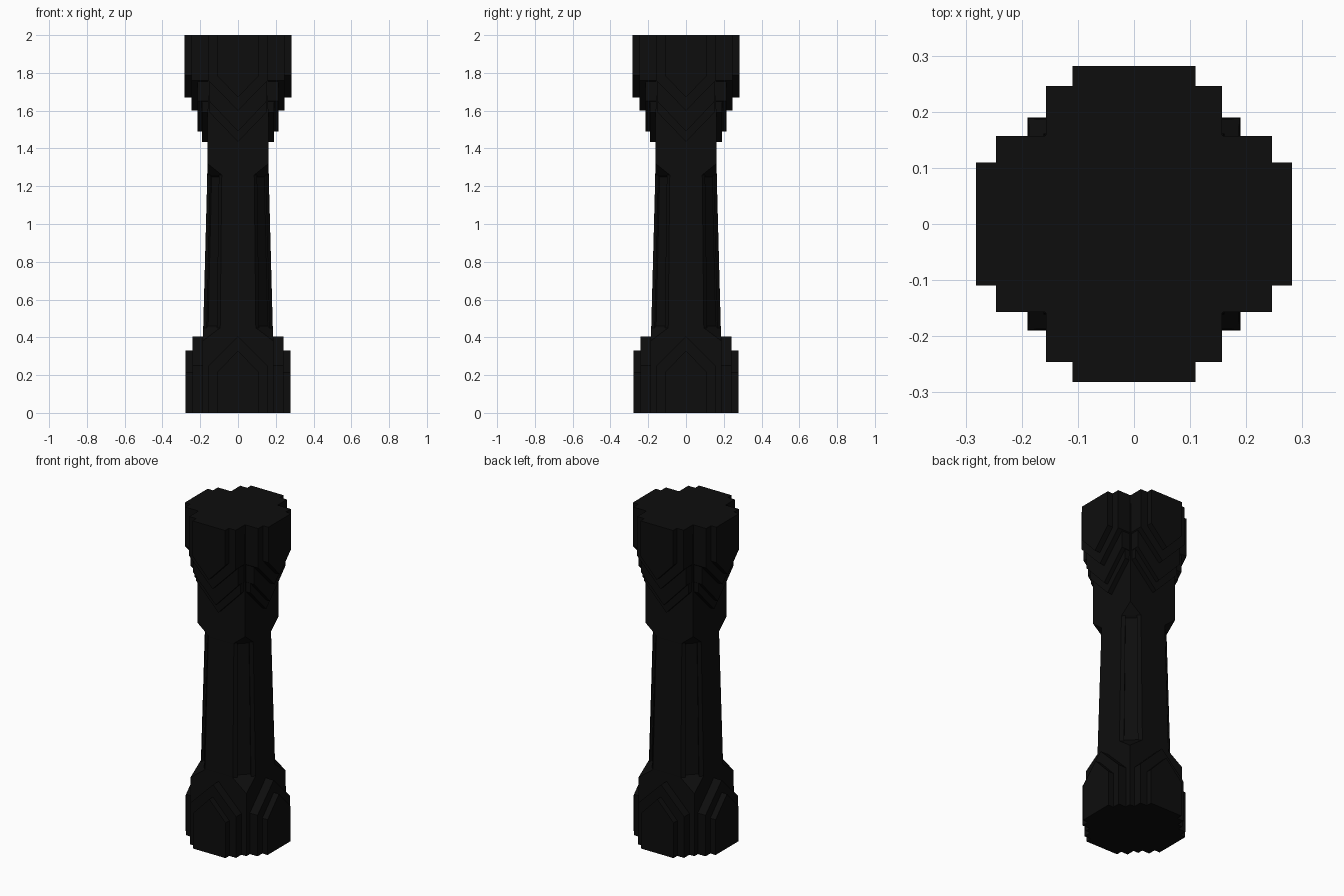
import bpy, bmesh
from math import pi
from mathutils import Matrix, Vector

cube = bpy.data.objects.get("Cube")
if cube:
    bpy.data.objects.remove(cube, do_unlink=True)

stone = bpy.data.materials.new("black_stone")
stone.use_nodes = True
colour = (0.004, 0.004, 0.004, 1)
stone.diffuse_color = colour
stone.node_tree.nodes["Principled BSDF"].inputs["Base Color"].default_value = colour


def finish(name, bm):
    bmesh.ops.remove_doubles(bm, verts=bm.verts, dist=0.0005)
    bmesh.ops.recalc_face_normals(bm, faces=bm.faces)
    mesh = bpy.data.meshes.new(name)
    bm.to_mesh(mesh)
    bm.free()
    mesh.materials.append(stone)
    bpy.context.collection.objects.link(bpy.data.objects.new(name, mesh))


def shaft_ring(bm, z, half, cut, groove):
    """Square outline with cut corners and a sunken strip in each cut."""
    a, b = Vector((half, half - cut, z)), Vector((half - cut, half, z))
    p, q = a.lerp(b, 0.2), a.lerp(b, 0.8)
    inward = Vector((-groove, -groove, 0))
    corner = [a, p, p + inward, q + inward, q, b]
    return [bm.verts.new(Matrix.Rotation(k * pi / 2, 3, 'Z') @ v)
            for k in range(4) for v in corner]


def build_shaft():
    bm = bmesh.new()
    # height, half width, corner cut, groove depth
    stations = [(0, 0.19, 0, 0), (0.38, 0.188, 0, 0),
                (0.45, 0.184, 0.09, 0), (0.46, 0.184, 0.09, 0.008),
                (0.87, 0.173, 0.083, 0.008),
                (1.25, 0.163, 0.077, 0.008), (1.26, 0.163, 0.077, 0),
                (1.32, 0.161, 0, 0), (2, 0.159, 0, 0)]
    rings = [shaft_ring(bm, *s) for s in stations]
    n = len(rings[0])
    for low, high in zip(rings, rings[1:]):
        for i in range(n):
            j = (i + 1) % n
            bm.faces.new((low[i], low[j], high[j], high[i]))
    bm.faces.new(rings[0][::-1])
    bm.faces.new(rings[-1])
    finish("shaft", bm)


def build_panels(name, depth, half, end, shoulder, tip):
    """Pointed panel standing out on each of the four sides."""
    outline = [(-half, end), (half, end), (half, shoulder), (0, tip), (-half, shoulder)]
    bm = bmesh.new()
    for k in range(4):
        turn = Matrix.Rotation(k * pi / 2, 3, 'Z')
        back = [bm.verts.new(turn @ Vector((x, -0.1, z))) for x, z in outline]
        front = [bm.verts.new(turn @ Vector((x, -depth, z))) for x, z in outline]
        bm.faces.new(back)
        bm.faces.new(front[::-1])
        for i in range(5):
            j = (i + 1) % 5
            bm.faces.new((back[i], back[j], front[j], front[i]))
    finish(name, bm)


build_shaft()

# Base: gabled panels in two steps
build_panels("base_outer_panels", 0.277, 0.11, 0, 0.215, 0.33)
build_panels("base_inner_panels", 0.241, 0.156, 0, 0.25, 0.405)

# Capital: the same motif upside down in four steps
build_panels("capital_outer_panels", 0.282, 0.11, 2, 1.785, 1.67)
build_panels("capital_second_panels", 0.246, 0.157, 2, 1.76, 1.6)
build_panels("capital_third_panels", 0.215, 0.152, 2, 1.65, 1.49)
build_panels("capital_inner_panels", 0.19, 0.15, 2, 1.59, 1.435)
